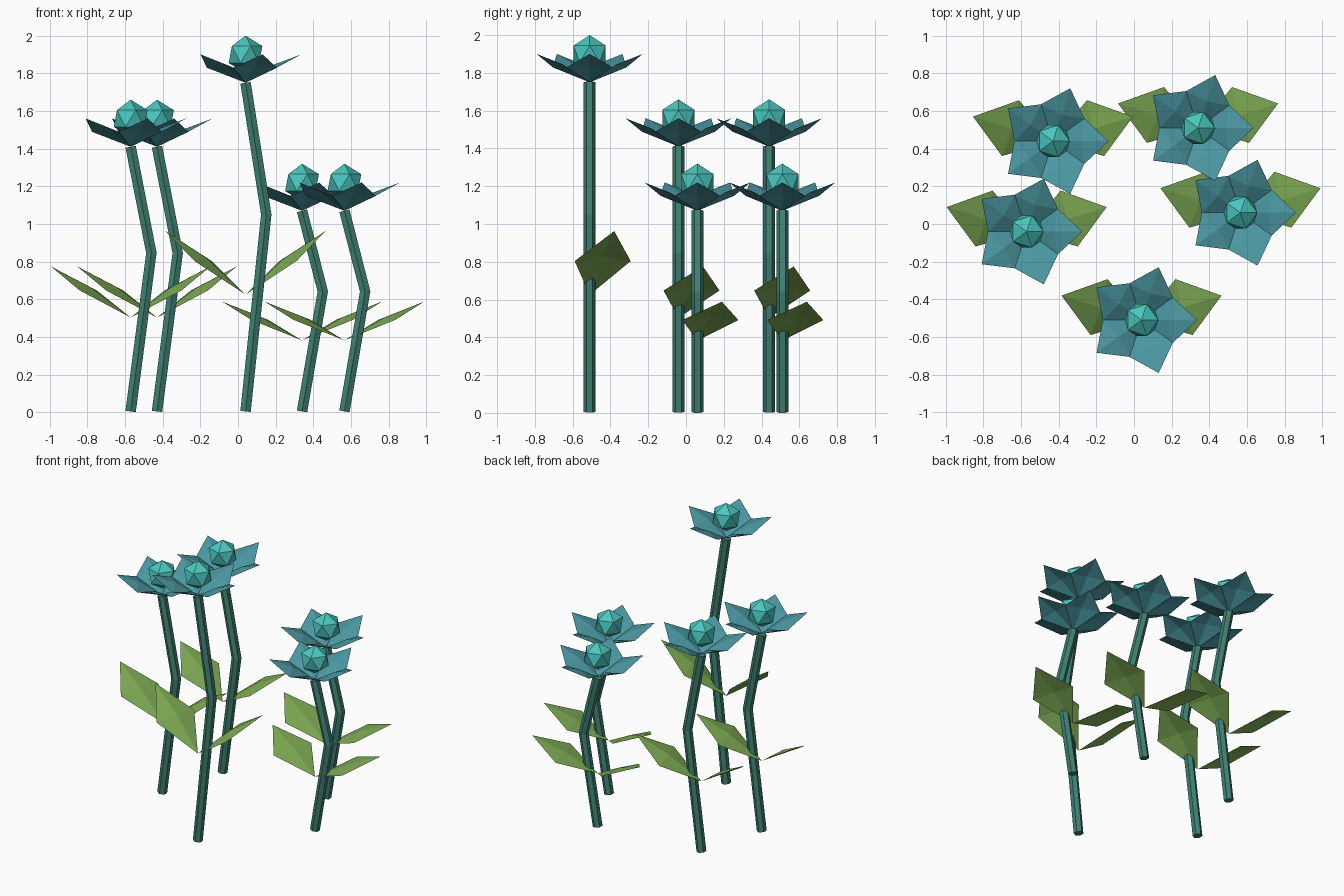
import bpy, bmesh, math
from mathutils import Matrix, Vector

if "Cube" in bpy.data.objects:
    bpy.data.objects.remove(bpy.data.objects["Cube"])


def material(name, rgb):
    m = bpy.data.materials.new(name)
    m.diffuse_color = (*rgb, 1)
    m.use_nodes = True
    m.node_tree.nodes["Principled BSDF"].inputs["Base Color"].default_value = m.diffuse_color
    return m


STEM = material("stem_green", (0.05, 0.22, 0.17))
LEAF = material("leaf_green", (0.21, 0.41, 0.09))
PETAL = material("petal_teal", (0.07, 0.31, 0.36))
CORE = material("core_turquoise", (0.07, 0.57, 0.52))


def finish(name, bm, mat, loc):
    me = bpy.data.meshes.new(name)
    bm.to_mesh(me)
    bm.free()
    me.materials.append(mat)
    ob = bpy.data.objects.new(name, me)
    ob.location = loc
    bpy.context.collection.objects.link(ob)


def blade(bm, length, rise, side_at, half_width, bulge, turn, mirror=False):
    """Diamond-shaped blade with a raised middle, growing outward from the origin."""
    rot = Matrix.Rotation(turn, 4, 'Z')
    pts = [(0, 0, 0), (side_at, -half_width, rise * 0.53), (length, 0, rise),
           (side_at, half_width, rise * 0.53), (length * 0.5, 0, rise * 0.5 + bulge)]
    vs = []
    for p in pts:
        v = rot @ Vector(p)
        if mirror:
            v.x = -v.x
        vs.append(bm.verts.new(v))
    for i in range(4):
        tri = [vs[i], vs[(i + 1) % 4], vs[4]]
        bm.faces.new(tri[::-1] if mirror else tri)


def stem(name, x, y, h):
    # six-sided tube with one mitred bend
    bm = bmesh.new()
    bend, r = 0.11, 0.032
    path = [(0, 0.005), (bend, 0.6 * h), (0, h)]
    a1 = math.atan2(bend, 0.6 * h)
    a2 = -math.atan2(bend, 0.4 * h)
    rings = []
    for (px, pz), tilt in zip(path, (a1, (a1 + a2) / 2, a2)):
        rot = Matrix.Rotation(tilt, 4, 'Y')
        ring = []
        for k in range(6):
            a = math.pi / 2 + k * math.pi / 3
            v = rot @ Vector((r * math.cos(a), r * math.sin(a), 0))
            ring.append(bm.verts.new(v + Vector((px, 0, pz))))
        rings.append(ring)
    for lo, hi in zip(rings, rings[1:]):
        for k in range(6):
            n = (k + 1) % 6
            bm.faces.new((lo[k], lo[n], hi[n], hi[k]))
    bm.faces.new(rings[0][::-1])
    bm.faces.new(rings[-1])
    finish(name, bm, STEM, (x, y, 0))


def flower(i, x, y, h):
    stem(f"stem_{i}", x, y, h)

    # pair of mirrored leaves, stretched with the plant height
    bm = bmesh.new()
    for mirror in (False, True):
        blade(bm, 0.444, 0.193 * h, 0.236, 0.155, 0.017 * h, math.radians(17), mirror)
    finish(f"leaves_{i}", bm, LEAF, (x, y, 0.357 * h))

    # five petals
    bm = bmesh.new()
    for k in range(5):
        blade(bm, 0.295, 0.15, 0.165, 0.122, 0.02, k * math.tau / 5)
    finish(f"petals_{i}", bm, PETAL, (x, y, h))

    # faceted flower centre
    bm = bmesh.new()
    bmesh.ops.create_icosphere(bm, subdivisions=1, radius=0.1)
    finish(f"flower_core_{i}", bm, CORE, (x, y, h + 0.15))


plants = [(-0.43, 0.44, 1.41), (-0.57, -0.04, 1.41), (0.04, -0.51, 1.75),
          (0.34, 0.51, 1.07), (0.565, 0.06, 1.07)]
for i, (x, y, h) in enumerate(plants, 1):
    flower(i, x, y, h)
